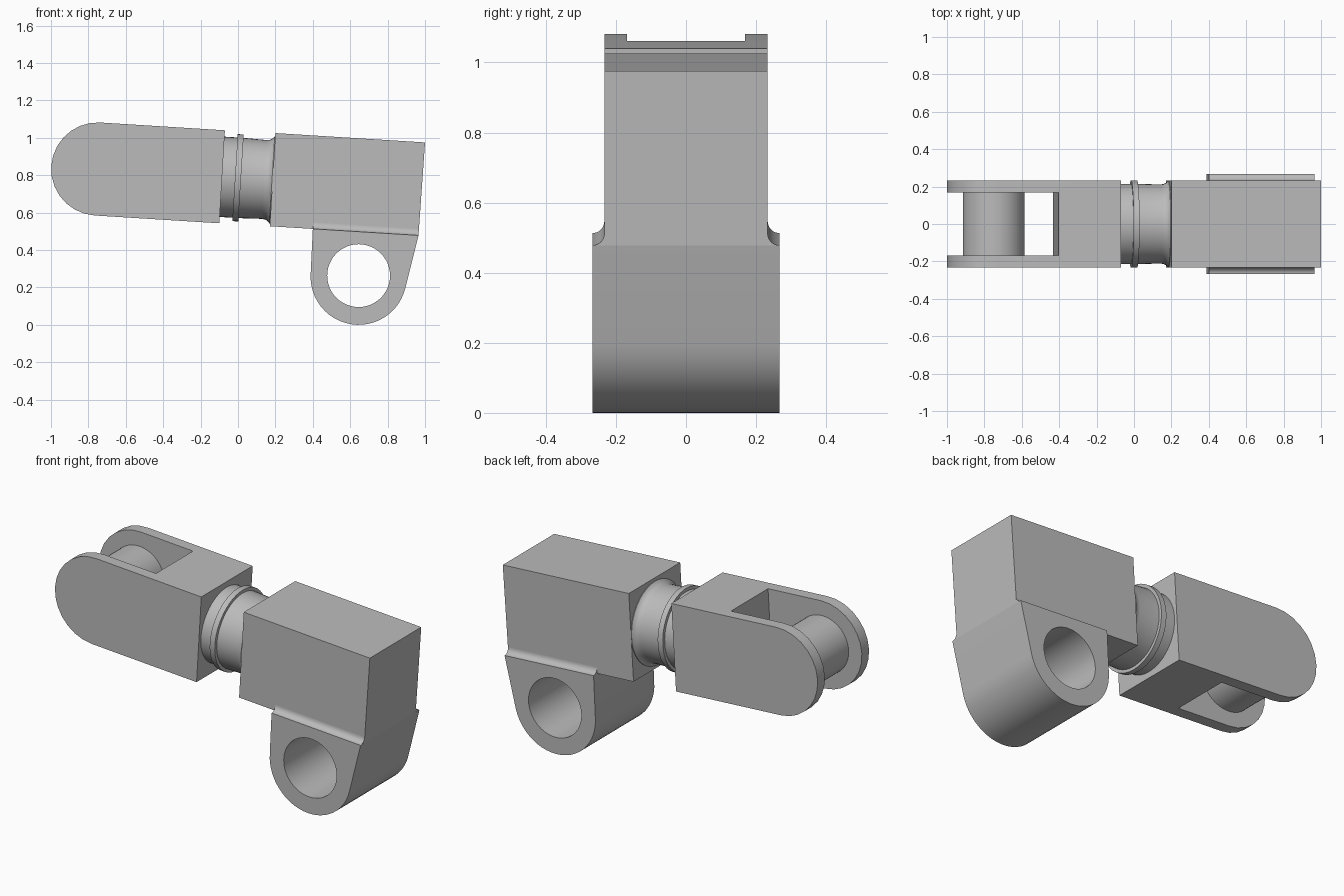
import bpy, bmesh
from math import radians, cos, sin, pi, atan
from mathutils import Vector, Matrix

cube = bpy.data.objects.get("Cube")
if cube:
    bpy.data.objects.remove(cube, do_unlink=True)

grey = bpy.data.materials.new("plain grey")
grey.use_nodes = True
colour = (0.5, 0.5, 0.5, 1)
grey.diffuse_color = colour
grey.node_tree.nodes["Principled BSDF"].inputs["Base Color"].default_value = colour

TILT = atan(0.0625)          # the long axis drops towards +x
HALF = 0.233                 # half depth of both blocks
LUG_HALF = 0.267


def finish(name, bm):
    bmesh.ops.recalc_face_normals(bm, faces=bm.faces)
    mesh = bpy.data.meshes.new(name)
    bm.to_mesh(mesh)
    bm.free()
    mesh.materials.append(grey)
    obj = bpy.data.objects.new(name, mesh)
    bpy.context.collection.objects.link(obj)
    return obj


def smooth(obj):
    bpy.ops.object.select_all(action='DESELECT')
    obj.select_set(True)
    bpy.context.view_layer.objects.active = obj
    bpy.ops.object.shade_smooth_by_angle(angle=radians(32))


def prism(name, points, direction):
    """Extrude a closed outline along a vector."""
    bm = bmesh.new()
    face = bm.faces.new([bm.verts.new(p) for p in points])
    new = bmesh.ops.extrude_face_region(bm, geom=[face], use_keep_orig=True)["geom"]
    verts = [g for g in new if isinstance(g, bmesh.types.BMVert)]
    bmesh.ops.translate(bm, verts=verts, vec=direction)
    return finish(name, bm)


def side_prism(name, outline, half):
    """Extrude an (x, z) outline evenly to both sides of y = 0."""
    return prism(name, [(x, -half, z) for x, z in outline], (0, 2 * half, 0))


def arc(cx, cz, r, start, end, n):
    angles = [radians(start + (end - start) * i / n) for i in range(n + 1)]
    return [(cx + r * cos(a), cz + r * sin(a)) for a in angles]


def cut(obj, cutter):
    cutter.hide_render = True
    mod = obj.modifiers.new("cut", 'BOOLEAN')
    mod.operation = 'DIFFERENCE'
    mod.solver = 'EXACT'
    mod.object = cutter
    bpy.context.view_layer.objects.active = obj
    bpy.ops.object.modifier_apply(modifier=mod.name)
    bpy.data.objects.remove(cutter, do_unlink=True)


# Fork: rounded block with an open slot
fork_centre = (-0.75, 0.833)
fork = side_prism("fork_block",
                  [(-0.10, 0.543), (-0.07, 1.04)] + arc(*fork_centre, 0.249, 86.4, 266.4, 14), HALF)
slot = side_prism("slot_cutter", [(-1.2, 0.4), (-0.442, 0.4), (-0.395, 1.2), (-1.2, 1.2)], 0.168)
cut(fork, slot)
smooth(fork)

# Pin across the fork
smooth(side_prism("fork_pin", arc(*fork_centre, 0.165, 0, 352.5, 47), 0.17))

# Turned shaft with a collar ring and a flare into the second block
profile = [(-0.10, 0), (-0.10, 0.215), (-0.016, 0.215), (-0.016, 0.233), (0.016, 0.233),
           (0.016, 0.215), (0.14, 0.211), (0.16, 0.214), (0.173, 0.222), (0.182, 0.233),
           (0.20, 0.233), (0.20, 0)]
bm = bmesh.new()
verts = [bm.verts.new((s, 0, r)) for s, r in profile]
edges = [bm.edges.new(pair) for pair in zip(verts, verts[1:])]
bmesh.ops.spin(bm, geom=verts + edges, cent=(0, 0, 0), axis=(1, 0, 0),
               angle=2 * pi, steps=48, use_duplicate=False)
bmesh.ops.remove_doubles(bm, verts=bm.verts, dist=0.0001)
bm.transform(Matrix.Translation((0, 0, 0.786)) @ Matrix.Rotation(TILT, 4, 'Y'))
smooth(finish("shaft", bm))

# Second block
side_prism("end_block", [(0.17, 0.527), (0.965, 0.478), (1.0, 0.975), (0.20, 1.025)], HALF)

# Lug with a round hole
lug = side_prism("lug", [(0.965, 0.478), (0.40, 0.513)]
                 + arc(0.645, 0.257, 0.257, 176, 346, 24), LUG_HALF)
hole = side_prism("hole_cutter", arc(0.645, 0.263, 0.168, 0, 352.5, 47), 0.4)
cut(lug, hole)
smooth(lug)

# Concave fillet where the wider lug meets the block
start, end = Vector((0.40, 0, 0.513)), Vector((0.9645, 0, 0.478))
up = Vector((sin(TILT), 0, cos(TILT)))
curve = arc(LUG_HALF, 0.034, 0.034, 270, 180, 8)
section = curve + [(-y, h) for y, h in reversed(curve)]
smooth(prism("lug_fillet", [start + up * h + Vector((0, y, 0)) for y, h in section], end - start))
